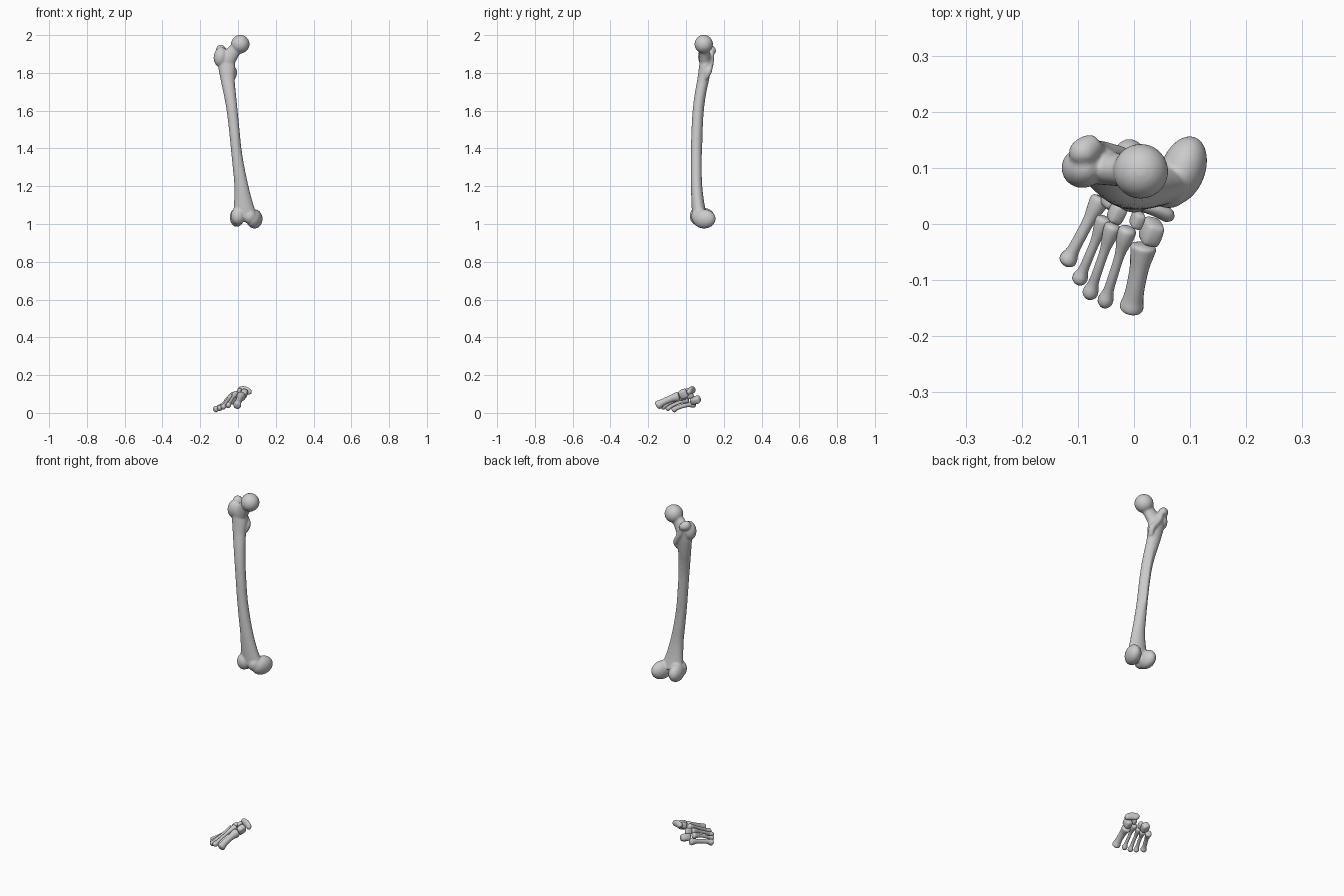
import bpy, bmesh
from math import cos, sin, pi, radians
from mathutils import Vector, Matrix, Euler

if "Cube" in bpy.data.objects:
    bpy.data.objects.remove(bpy.data.objects["Cube"])


def catmull(p, t):
    """Smooth interpolation through a list of equal-length tuples."""
    n = len(p) - 1
    i = min(int(t * n), n - 1)
    u = t * n - i
    a, b, c, d = p[max(i - 1, 0)], p[i], p[i + 1], p[min(i + 2, n)]
    return [0.5 * (2 * k1 + (k2 - k0) * u + (2 * k0 - 5 * k1 + 4 * k2 - k3) * u * u
                   + (3 * k1 - k0 - 3 * k2 + k3) * u ** 3)
            for k0, k1, k2, k3 in zip(a, b, c, d)]


def limb(bm, pts, ref=(1, 0, 0), steps=5, sides=20):
    """Loft elliptical rings along points (x, y, z, radius along ref, other radius)."""
    n = (len(pts) - 1) * steps
    path = [catmull(pts, i / n) for i in range(n + 1)]
    ref, rings, faces = Vector(ref), [], []
    for i, (x, y, z, ra, rb) in enumerate(path):
        tan = (Vector(path[min(i + 1, n)][:3]) - Vector(path[max(i - 1, 0)][:3])).normalized()
        side = (ref - tan * ref.dot(tan)).normalized()
        up = tan.cross(side)
        rings.append([bm.verts.new(Vector((x, y, z)) + side * ra * cos(2 * pi * k / sides)
                                   + up * rb * sin(2 * pi * k / sides)) for k in range(sides)])
    for r, s in zip(rings, rings[1:]):
        for k in range(sides):
            m = (k + 1) % sides
            faces.append(bm.faces.new((r[k], r[m], s[m], s[k])))
    faces += [bm.faces.new(rings[0][::-1]), bm.faces.new(rings[-1])]
    bmesh.ops.recalc_face_normals(bm, faces=faces)


def ball(bm, c, r, rot=(0, 0, 0)):
    e = Euler([radians(a) for a in rot])
    m = Matrix.Translation(c) @ e.to_matrix().to_4x4() @ Matrix.Diagonal((*r, 1))
    bmesh.ops.create_uvsphere(bm, u_segments=32, v_segments=20, radius=1, matrix=m)


def finish(name, bm, voxel=None, smooth=6):
    me = bpy.data.meshes.new(name)
    bm.to_mesh(me)
    bm.free()
    for f in me.polygons:
        f.use_smooth = True
    ob = bpy.data.objects.new(name, me)
    bpy.context.collection.objects.link(ob)
    if voxel:
        rm = ob.modifiers.new("fuse", 'REMESH')
        rm.mode, rm.voxel_size, rm.use_smooth_shade = 'VOXEL', voxel, True
        sm = ob.modifiers.new("soften", 'SMOOTH')
        sm.factor, sm.iterations = 0.5, smooth
    return ob


# Thigh bone: shaft, ball head, neck, trochanters and condyles fused together
bm = bmesh.new()
limb(bm, [(-.066, .108, 1.89, .040, .030), (-.060, .103, 1.84, .046, .033),
          (-.054, .090, 1.76, .037, .031), (-.042, .074, 1.68, .032, .029),
          (-.031, .063, 1.60, .029, .028), (-.020, .057, 1.50, .028, .028),
          (-.010, .054, 1.40, .028, .028), (.003, .054, 1.30, .031, .029),
          (.018, .056, 1.20, .037, .030), (.028, .063, 1.11, .050, .034),
          (.036, .072, 1.04, .066, .040)])
ball(bm, (.012, .094, 1.952), (.049, .049, .049))
limb(bm, [(.005, .094, 1.945, .032, .034), (-.025, .096, 1.91, .029, .036),
          (-.06, .102, 1.865, .032, .046)], ref=(0, 1, 0))
# greater trochanter with its hooked rear crest
ball(bm, (-.092, .100, 1.885), (.037, .036, .052), (0, 8, 0))
limb(bm, [(-.105, .110, 1.93, .014, .010), (-.096, .122, 1.925, .026, .024),
          (-.080, .136, 1.918, .024, .024), (-.064, .146, 1.915, .014, .016)], ref=(0, 0, 1))
limb(bm, [(-.070, .138, 1.92, .014, .012), (-.060, .133, 1.87, .015, .016),
          (-.035, .126, 1.83, .017, .016), (-.020, .118, 1.805, .016, .018),
          (-.025, .105, 1.77, .012, .012)])
# rear ridge of the shaft
limb(bm, [(-.050, .108, 1.77, .010, .012), (-.030, .083, 1.60, .010, .012),
          (-.010, .074, 1.40, .010, .012), (.010, .072, 1.28, .008, .010)])
# condyles and the front groove lips
ball(bm, (-.006, .094, 1.035), (.037, .058, .050), (0, 0, 4))
ball(bm, (.087, .096, 1.027), (.040, .063, .051), (0, 0, -20))
ball(bm, (.000, .056, 1.042), (.038, .036, .046))
ball(bm, (.062, .062, 1.040), (.036, .034, .040))
ball(bm, (.033, .066, 1.045), (.040, .032, .034))
finish("thigh_bone", bm, 0.005, 5)


def metatarsal(name, base, head, wb, ws, wh):
    """Long foot bone: wide wedge base, thin arched shaft, round head."""
    b, h = Vector(base), Vector(head)
    prof = [(0, .6, wb), (.04, 1, wb), (.16, .92, wb), (.35, 1.05, ws), (.62, 1, ws),
            (.80, 1.1, ws), (.90, 1, wh), (.96, .95, wh), (1, .55, wh)]
    pts = []
    for t, k, w in prof:
        p = b.lerp(h, t)
        p.z += .006 * sin(pi * t)
        pts.append((*p, w * k, w * k * 1.08))
    bm = bmesh.new()
    limb(bm, pts, steps=4)
    finish(name, bm)


# Five metatarsals, great toe side first
for name, *spec in (
    ("first_metatarsal", (.018, -.036, .088), (-.006, -.156, .037), .023, .0165, .021),
    ("second_metatarsal", (-.010, -.006, .102), (-.054, -.146, .034), .016, .0085, .0135),
    ("third_metatarsal", (-.036, .000, .088), (-.081, -.131, .026), .015, .0085, .0135),
    ("fourth_metatarsal", (-.051, .012, .070), (-.100, -.105, .020), .015, .0085, .0135),
    ("fifth_metatarsal", (-.058, .048, .048), (-.122, -.072, .016), .017, .0105, .0155),
):
    metatarsal(name, *spec)


def block(name, c, size, rot):
    """Rounded wedge-like small foot bone."""
    bm = bmesh.new()
    e = Euler([radians(a) for a in rot])
    bmesh.ops.create_cube(bm, size=1, matrix=Matrix.Translation(c) @ e.to_matrix().to_4x4()
                          @ Matrix.Diagonal((*size, 1)))
    bmesh.ops.bevel(bm, geom=bm.edges[:], offset=min(size) * .22, segments=1, affect='EDGES')
    ob = finish(name, bm)
    ob.modifiers.new("round", 'SUBSURF').levels = 2
    ob.modifiers["round"].render_levels = 2


# Small bones of the midfoot
block("medial_cuneiform", (.031, -.014, .100), (.038, .048, .052), (22, 20, -12))
block("middle_cuneiform", (.006, .008, .113), (.022, .032, .036), (20, 20, -14))
block("lateral_cuneiform", (-.030, .020, .092), (.028, .040, .036), (18, 25, -18))
block("cuboid", (-.032, .050, .068), (.044, .058, .042), (10, 30, -22))

# Curved boat-shaped bone behind the cuneiforms
bm = bmesh.new()
limb(bm, [(.002, .040, .118, .011, .010), (.012, .037, .121, .014, .018),
          (.032, .029, .121, .013, .020), (.052, .020, .115, .013, .018),
          (.062, .014, .109, .012, .014), (.068, .010, .106, .006, .007)], ref=(0, 1, 0))
finish("navicular", bm)
